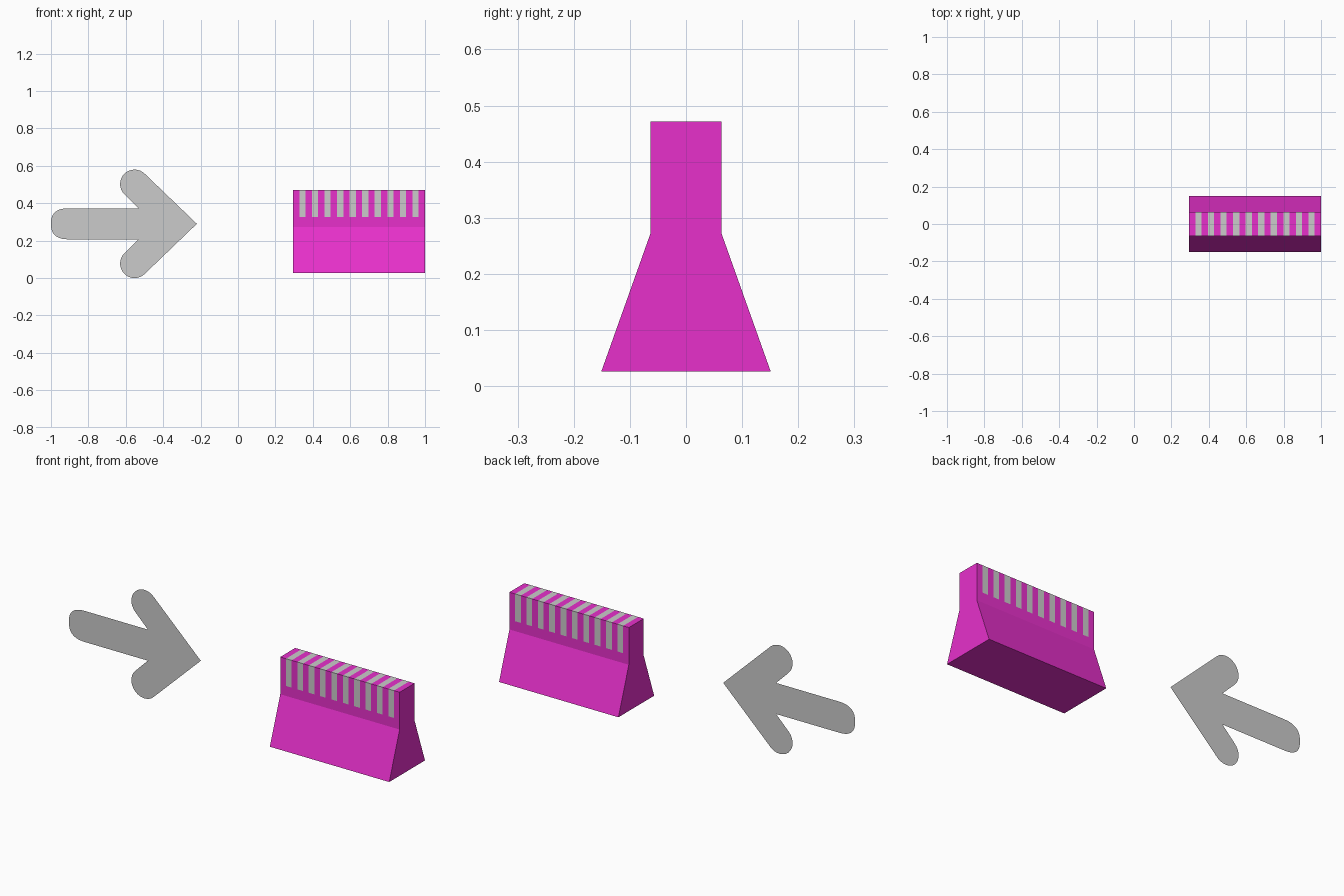
import bpy, bmesh, math

if "Cube" in bpy.data.objects:
    bpy.data.objects.remove(bpy.data.objects["Cube"])

X0, X1, BANDS = 0.294, 1.0, 21
ARROW_Z = 0.29

magenta = bpy.data.materials.new("magenta")
magenta.diffuse_color = (0.8, 0.03, 0.6, 1)
magenta.use_nodes = True
magenta.node_tree.nodes["Principled BSDF"].inputs["Base Color"].default_value = magenta.diffuse_color


def add_object(name, bm, material=None):
    mesh = bpy.data.meshes.new(name)
    bm.to_mesh(mesh)
    bm.free()
    obj = bpy.data.objects.new(name, mesh)
    bpy.context.collection.objects.link(obj)
    if material:
        mesh.materials.append(material)
    return obj


def barrier(stripes):
    """Banded barrier shell; keeps either the upper stripes or everything else."""
    half = [(0.151, 0.026), (0.063, 0.273), (0.063, 0.326), (0.063, 0.472)]
    profile = half + [(-y, z) for y, z in reversed(half)]
    n = len(profile)
    bm = bmesh.new()
    rings = []
    for i in range(BANDS + 1):
        x = X0 + (X1 - X0) * i / BANDS
        rings.append([bm.verts.new((x, y, z)) for y, z in profile])
    striped = []
    for i in range(BANDS):
        a, b = rings[i], rings[i + 1]
        for j in range(n):
            k = (j + 1) % n
            face = bm.faces.new((a[j], a[k], b[k], b[j]))
            if i % 2 and j in (2, 3, 4):      # side, top, side of the upper block
                striped.append(face)
    bm.faces.new(rings[0])
    bm.faces.new(rings[-1])
    bmesh.ops.recalc_face_normals(bm, faces=bm.faces)
    unwanted = [f for f in bm.faces if (f in striped) != stripes]
    bmesh.ops.delete(bm, geom=unwanted, context='FACES')
    return bm


# Barrier body and its flush grey stripes
add_object("barrier_body", barrier(False), magenta)
add_object("barrier_stripes", barrier(True))


# Flat arrow: upper half outline (x, height above axis), mirrored below
def arrow_half():
    pts = []
    for i in range(13):                       # rounded shaft end
        t = math.pi / 2 * i / 12
        c, s = max(math.cos(t), 0), math.sin(t)
        pts.append((-0.9 - 0.1 * c ** 0.77, 0.083 * s ** 0.77))
    pts.append((-0.533, 0.083))               # inner corner
    for i in range(17):                       # rounded barb
        t = math.radians(225 - 180 * i / 16)
        pts.append((-0.553 + 0.0775 * math.cos(t), 0.2125 + 0.0775 * math.sin(t)))
    pts.append((-0.22, 0))                    # tip
    return pts


upper = arrow_half()
outline = upper + [(x, -h) for x, h in reversed(upper[1:-1])]
bm = bmesh.new()
face = bm.faces.new([bm.verts.new((x, 0, ARROW_Z + h)) for x, h in outline])
face.normal_update()
if face.normal.y > 0:
    face.normal_flip()
bmesh.ops.triangulate(bm, faces=[face])
add_object("arrow", bm)
